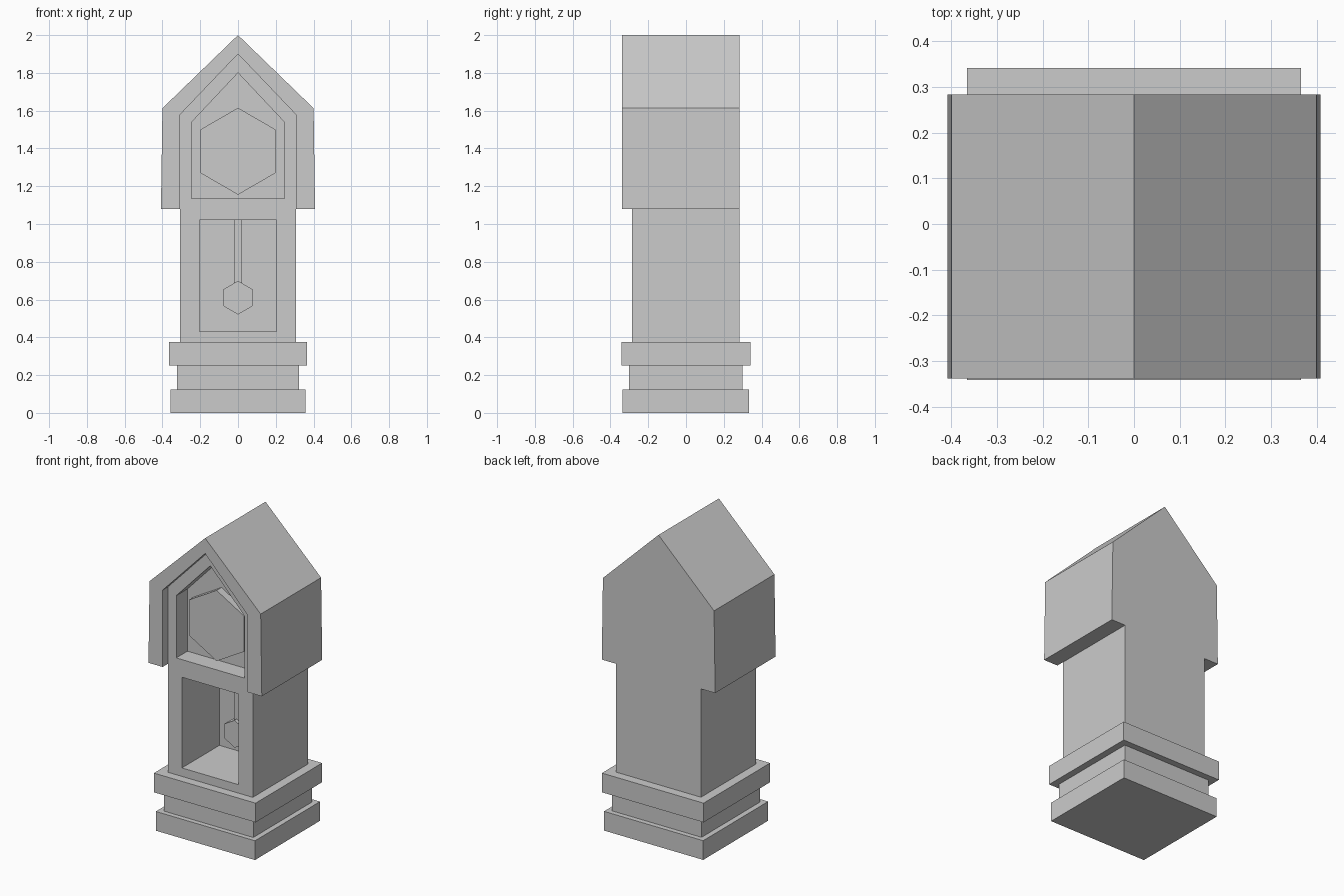
import bpy, bmesh
from math import cos, sin, pi

if "Cube" in bpy.data.objects:
    bpy.data.objects.remove(bpy.data.objects["Cube"])


def prism(name, profile, y0, y1):
    """Extrude an (x, z) outline from y0 to y1."""
    bm = bmesh.new()
    face = bm.faces.new([bm.verts.new((x, y0, z)) for x, z in profile])
    ext = bmesh.ops.extrude_face_region(bm, geom=[face])
    moved = [v for v in ext["geom"] if isinstance(v, bmesh.types.BMVert)]
    bmesh.ops.translate(bm, verts=moved, vec=(0, y1 - y0, 0))
    bmesh.ops.recalc_face_normals(bm, faces=bm.faces)
    mesh = bpy.data.meshes.new(name)
    bm.to_mesh(mesh)
    bm.free()
    obj = bpy.data.objects.new(name, mesh)
    bpy.context.collection.objects.link(obj)
    return obj


def rect(hw, z0, z1):
    return [(-hw, z0), (hw, z0), (hw, z1), (-hw, z1)]


def gable(hw_low, hw, z0, eave, apex):
    return [(-hw_low, z0), (hw_low, z0), (hw, eave), (0, apex), (-hw, eave)]


def hexagon(cz, hw, hz):
    return [(hw * cos(pi / 6 + i * pi / 3) / cos(pi / 6),
             cz + hz * sin(pi / 6 + i * pi / 3)) for i in range(6)]


def carve(obj, cutter):
    cutter.hide_render = True
    mod = obj.modifiers.new("recess", 'BOOLEAN')
    mod.operation = 'DIFFERENCE'
    mod.solver = 'EXACT'
    mod.object = cutter
    bpy.context.view_layer.objects.active = obj
    bpy.ops.object.modifier_apply(modifier=mod.name)
    bpy.data.objects.remove(cutter)


FRONT, BACK = -0.285, 0.283

# Stepped base
for name, hw, y0, y1, z0, z1 in (
        ("base_plinth", 0.357, -0.335, 0.333, 0.0, 0.125),
        ("base_neck", 0.322, -0.303, 0.30, 0.125, 0.25),
        ("base_cap", 0.366, -0.342, 0.342, 0.25, 0.375)):
    prism(name, rect(hw, z0, z1), y0, y1)

# Gabled case with a pendulum window and a dial recess
case = prism("clock_case", gable(0.306, 0.306, 0.375, 1.58, 1.90), FRONT, BACK)
carve(case, prism("window_cutter", rect(0.204, 0.43, 1.02), FRONT - 0.1, 0.10))
carve(case, prism("dial_cutter", gable(0.245, 0.245, 1.135, 1.54, 1.80),
                  FRONT - 0.1, -0.17))

# Roof hood wrapping the top of the case
hood_outline = [(-0.408, 1.08), (-0.40, 1.613), (0, 2.0), (0.40, 1.613),
                (0.408, 1.08), (0.306, 1.08), (0.306, 1.58), (0, 1.90),
                (-0.306, 1.58), (-0.306, 1.08)]
prism("roof_hood", hood_outline, -0.338, BACK)

# Hexagonal dial
prism("clock_dial", hexagon(1.385, 0.199, 0.23), -0.22, -0.16)

# Pendulum
prism("pendulum_rod", rect(0.02, 0.66, 1.03), -0.012, 0.028)
prism("pendulum_bob", hexagon(0.61, 0.077, 0.089), -0.035, 0.05)
